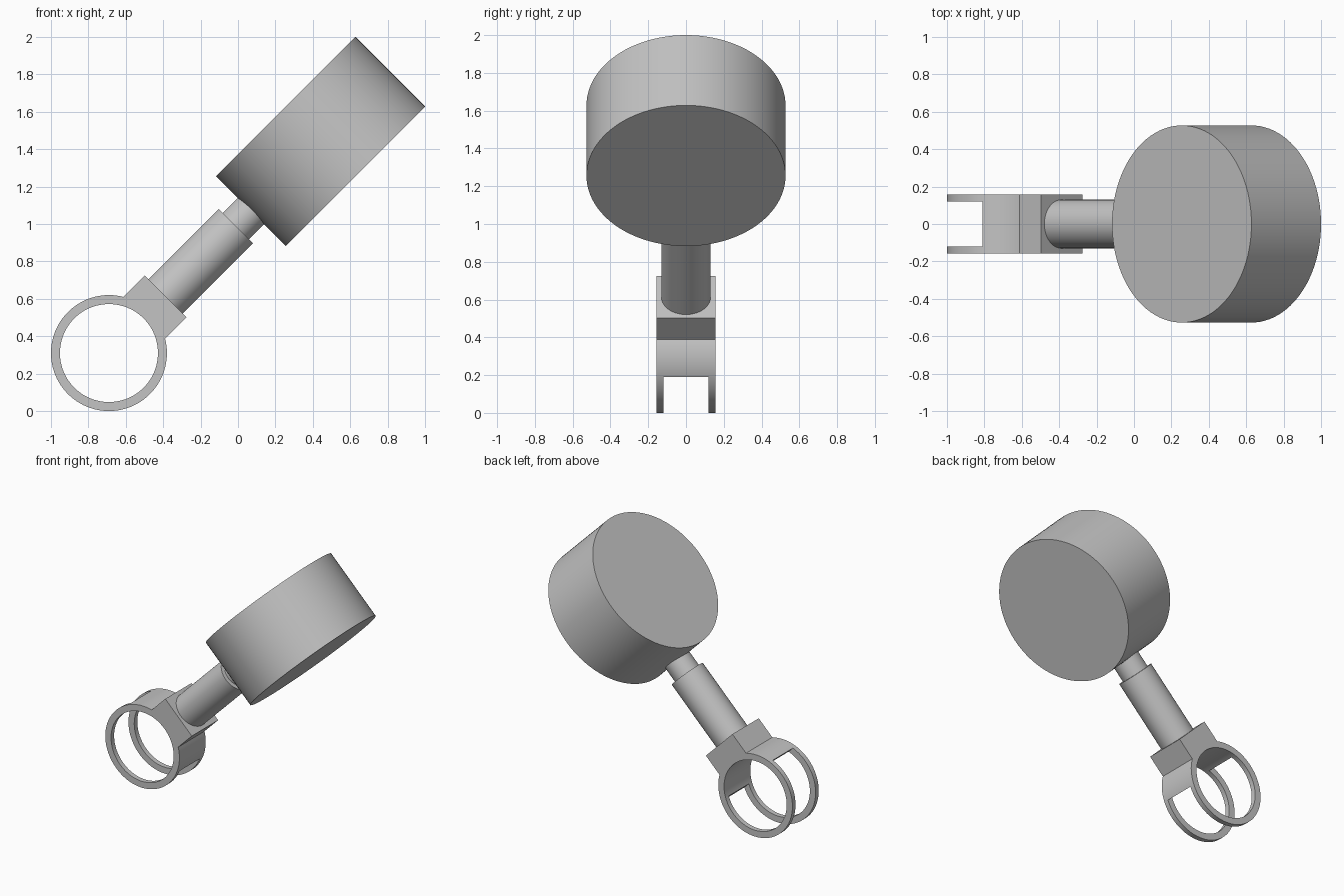
import bpy
import math
from mathutils import Matrix, Vector

if "Cube" in bpy.data.objects:
    bpy.data.objects.remove(bpy.data.objects["Cube"], do_unlink=True)

# Single grey material
grey = bpy.data.materials.new("plain_grey")
grey.use_nodes = True
COLOUR = (0.55, 0.55, 0.55, 1)
grey.diffuse_color = COLOUR
grey.node_tree.nodes["Principled BSDF"].inputs["Base Color"].default_value = COLOUR

# Tilted frame: origin at the ring centre, local z along the handle
FRAME = Matrix.Translation((-0.69, 0, 0.31)) @ Matrix.Rotation(math.radians(45), 4, "Y")
AXES = {"X": Matrix.Rotation(math.pi / 2, 4, "Y"),
        "Y": Matrix.Rotation(math.pi / 2, 4, "X"),
        "Z": Matrix.Identity(4)}


def finish(name, matrix):
    ob = bpy.context.object
    ob.name = name
    ob.data.transform(matrix)
    ob.matrix_world = FRAME
    ob.data.materials.append(grey)
    return ob


def cylinder(name, radius, start, end, axis="Z", height=0.0):
    """Cylinder along a local axis, raised by height along the handle."""
    bpy.ops.mesh.primitive_cylinder_add(vertices=96, radius=radius, depth=end - start)
    slide = Matrix.Translation((0, 0, (start + end) / 2))
    return finish(name, Matrix.Translation((0, 0, height)) @ AXES[axis] @ slide)


def box(name, low, high):
    bpy.ops.mesh.primitive_cube_add(size=1)
    low, high = Vector(low), Vector(high)
    return finish(name, Matrix.Translation((low + high) / 2)
                  @ Matrix.Diagonal((high - low).to_4d()))


def combine(target, other, operation):
    mod = target.modifiers.new("combine", "BOOLEAN")
    mod.operation, mod.solver, mod.object = operation, "EXACT", other
    bpy.context.view_layer.update()
    bpy.context.view_layer.objects.active = target
    bpy.ops.object.modifier_apply(modifier=mod.name)
    bpy.data.objects.remove(other, do_unlink=True)


def smooth(ob):
    bpy.ops.object.select_all(action="DESELECT")
    ob.select_set(True)
    bpy.context.view_layer.objects.active = ob
    bpy.ops.object.shade_smooth_by_angle(angle=math.radians(30))


HALF = 0.157

# Ring clamp with square mounting block, bored through and slotted into two loops
clamp = cylinder("ring_clamp", 0.31, -HALF, HALF, "Y")
combine(clamp, box("block", (-HALF, -HALF, 0.1), (HALF, HALF, 0.428)), "UNION")
combine(clamp, cylinder("bore", 0.262, -0.3, 0.3, "Y"), "DIFFERENCE")
combine(clamp, box("slot", (-0.5, -0.12, -0.5), (0.5, 0.12, 0.117)), "DIFFERENCE")

# Stepped handle and the drum head lying across it
sleeve = cylinder("handle_sleeve", 0.13, 0.42, 0.96)
rod = cylinder("handle_rod", 0.1, 0.95, 1.15)
drum = cylinder("drum_head", 0.527, -0.263, 0.263, "X", height=1.6)

for part in (clamp, sleeve, rod, drum):
    smooth(part)
